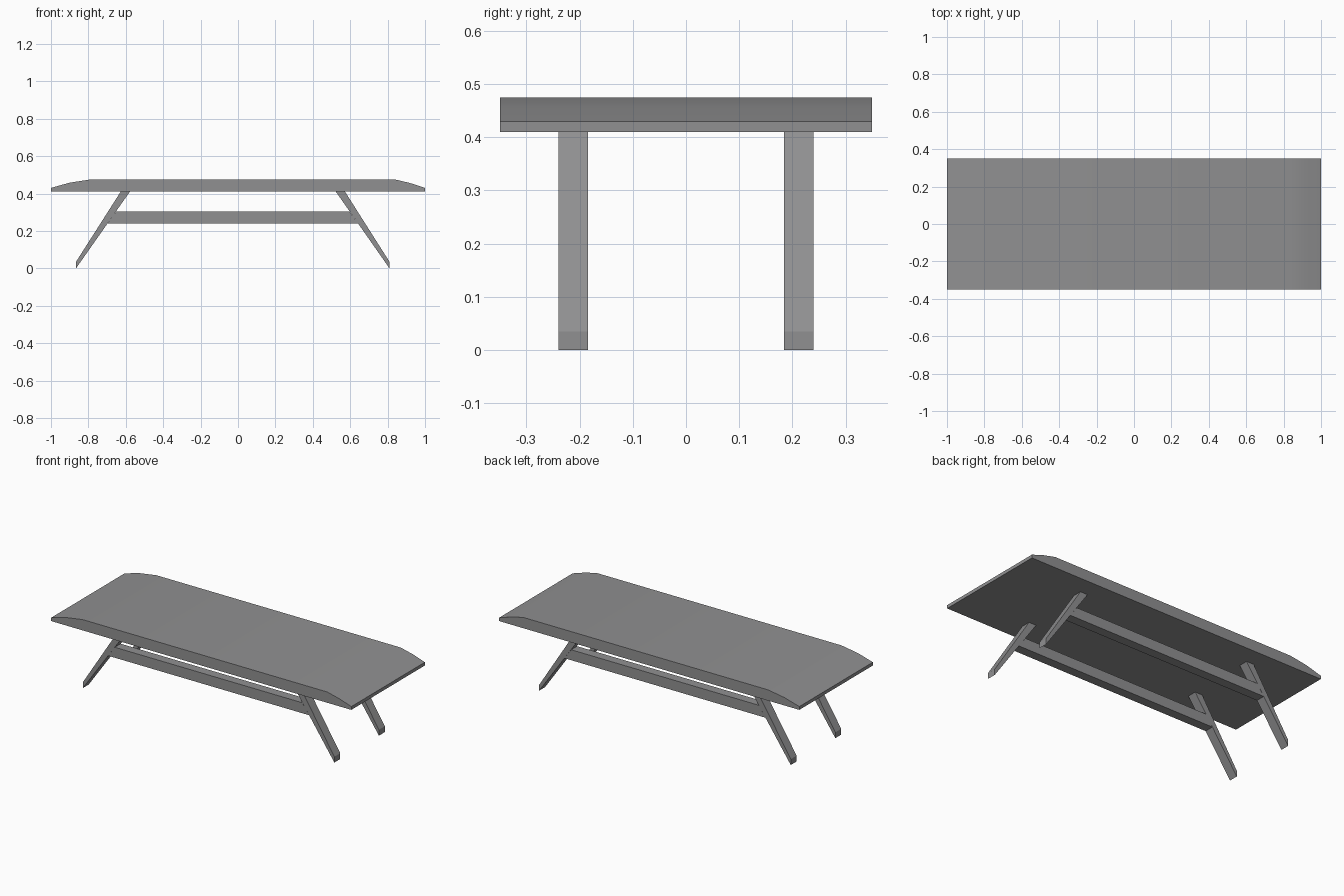
import bpy
import math

cube = bpy.data.objects.get("Cube")
if cube:
    bpy.data.objects.remove(cube, do_unlink=True)

# One flat grey for the whole table
grey = bpy.data.materials.new("Grey")
grey.use_nodes = True
colour = (0.28, 0.28, 0.285, 1)
grey.diffuse_color = colour
grey.node_tree.nodes["Principled BSDF"].inputs["Base Color"].default_value = colour


def extrude_profile(name, profile, y0, y1):
    """Solid from a counter-clockwise (x, z) outline extruded along y."""
    n = len(profile)
    verts = [(x, y, z) for y in (y0, y1) for x, z in profile]
    faces = [list(range(n)), list(range(2 * n - 1, n - 1, -1))]
    for i in range(n):
        j = (i + 1) % n
        faces.append([j, i, i + n, j + n])
    mesh = bpy.data.meshes.new(name)
    mesh.from_pydata(verts, [], faces)
    mesh.materials.append(grey)
    obj = bpy.data.objects.new(name, mesh)
    bpy.context.collection.objects.link(obj)
    return obj


UNDER, TOP, EDGE = 0.41, 0.475, 0.43

# Table top with gently rounded-off ends
top_profile = [(-1, UNDER), (1, UNDER), (1, EDGE), (0.92, 0.456), (0.84, TOP),
               (-0.79, TOP), (-0.9, 0.458), (-1, EDGE)]
top = extrude_profile("table_top", top_profile, -0.35, 0.35)
bpy.ops.object.select_all(action="DESELECT")
top.select_set(True)
bpy.context.view_layer.objects.active = top
bpy.ops.object.shade_smooth_by_angle(angle=math.radians(30))

# Splayed legs, cut upright at the foot, and a rail between each pair
right_leg = [(-0.866, 0.035), (-0.866, 0), (-0.578, UNDER), (-0.627, UNDER)]
left_leg = [(0.81, 0), (0.81, 0.035), (0.572, UNDER), (0.523, UNDER)]
rail = [(-0.697, 0.24), (0.642, 0.24), (0.597, 0.303), (-0.653, 0.303)]

for side, y0, y1 in (("front", -0.24, -0.184), ("back", 0.184, 0.24)):
    extrude_profile(side + "_right_leg", right_leg, y0, y1)
    extrude_profile(side + "_left_leg", left_leg, y0, y1)
    extrude_profile(side + "_rail", rail, y0, y1)
